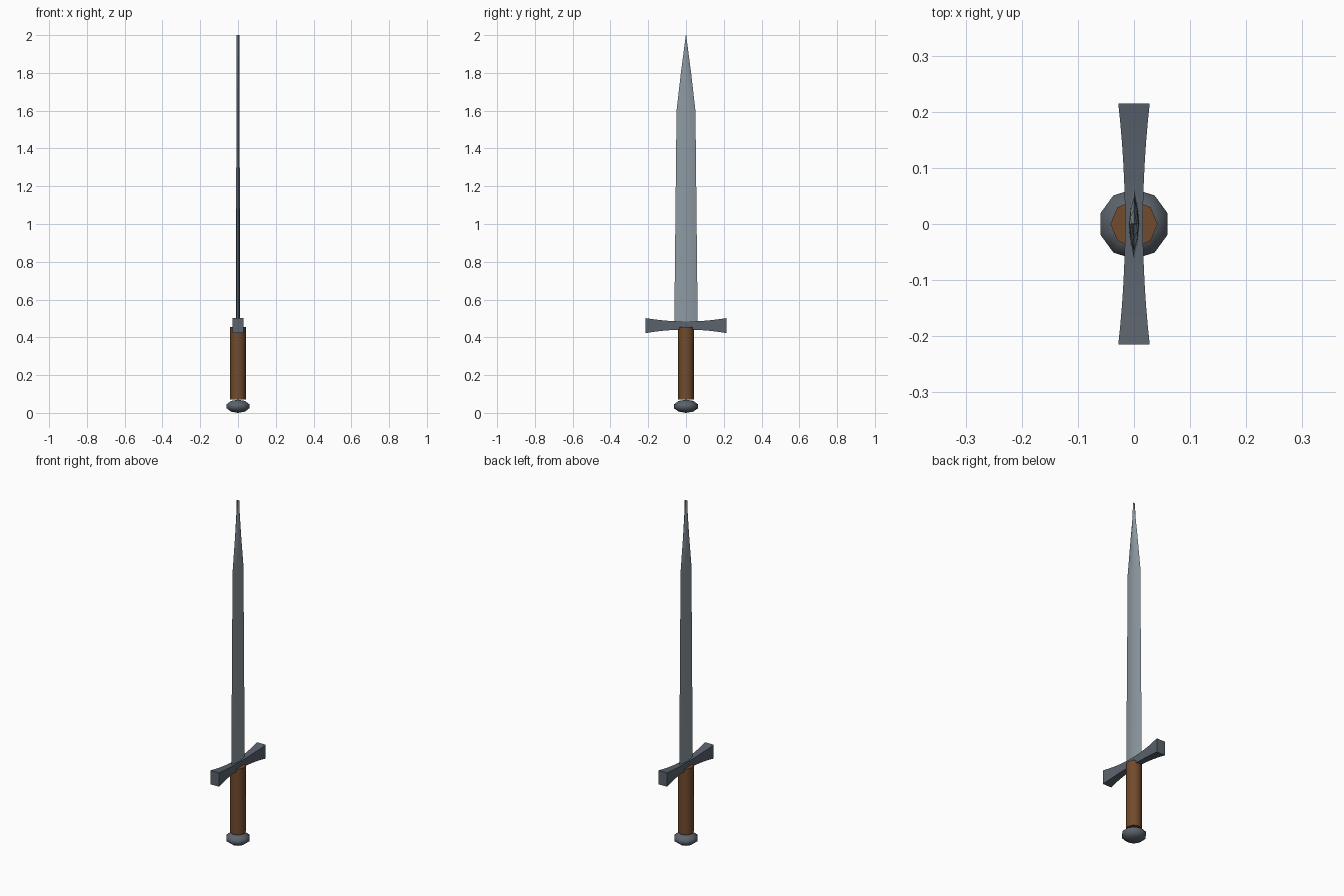
import bpy, bmesh, math

if "Cube" in bpy.data.objects:
    bpy.data.objects.remove(bpy.data.objects["Cube"])

def material(name, col):
    m = bpy.data.materials.new(name)
    m.diffuse_color = (*col, 1)
    m.use_nodes = True
    m.node_tree.nodes["Principled BSDF"].inputs["Base Color"].default_value = m.diffuse_color
    return m

BLADE = material("blade_steel", (0.27, 0.32, 0.36))
DARK = material("dark_steel", (0.105, 0.125, 0.15))
LEATHER = material("brown_leather", (0.17, 0.07, 0.025))

def loft(name, rings, mat, angle=None):
    """Skin a closed solid through equal-length rings of points."""
    bm = bmesh.new()
    rows = [[bm.verts.new(p) for p in r] for r in rings]
    n = len(rows[0])
    for a, b in zip(rows, rows[1:]):
        for i in range(n):
            j = (i + 1) % n
            bm.faces.new((a[i], a[j], b[j], b[i]))
    bm.faces.new(rows[0][::-1])
    bm.faces.new(rows[-1])
    bmesh.ops.remove_doubles(bm, verts=bm.verts, dist=1e-5)
    bmesh.ops.recalc_face_normals(bm, faces=bm.faces)
    return finish(name, bm, mat, angle)

def finish(name, bm, mat, angle=None):
    me = bpy.data.meshes.new(name)
    bm.to_mesh(me)
    bm.free()
    ob = bpy.data.objects.new(name, me)
    bpy.context.collection.objects.link(ob)
    me.materials.append(mat)
    if angle:
        bpy.ops.object.select_all(action='DESELECT')
        ob.select_set(True)
        bpy.context.view_layer.objects.active = ob
        bpy.ops.object.shade_smooth_by_angle(angle=math.radians(angle))
    return ob

# Blade: lens section, tapering to a narrow chisel tip
def lens(z, w, t):
    pts = [(0, 1), (.7, .5), (1, 0), (.7, -.5), (0, -1), (-.7, -.5), (-1, 0), (-.7, .5)]
    return [(x * t, y * w, z) for x, y in pts]
loft("blade", [lens(0.46, .062, .010), lens(1.6, .05, .009), lens(1.8, .027, .0085),
               lens(2.0, .001, .008)], BLADE, 40)

# Crossguard: square bar flaring towards both ends
def guard_ring(y):
    f = (abs(y) / 0.215) ** 2
    hx, lo, hi = .016 + .012 * f, .441 - .019 * f, .484 + .018 * f
    return [(-hx, y, lo), (hx, y, lo), (hx, y, hi), (-hx, y, hi)]
loft("crossguard", [guard_ring(0.215 * i / 6) for i in range(-6, 7)], DARK, 30)

# Grip: eight-sided handle
def circle(z, r, n):
    return [(r * math.cos(math.tau * i / n), r * math.sin(math.tau * i / n), z) for i in range(n)]
loft("grip", [circle(.07, .042, 8), circle(.455, .042, 8)], LEATHER, 50)

# Pommel: flattened low-poly ball
bm = bmesh.new()
bmesh.ops.create_uvsphere(bm, u_segments=10, v_segments=5, radius=1)
bmesh.ops.scale(bm, vec=(.066, .066, .035), verts=bm.verts)
bmesh.ops.translate(bm, vec=(0, 0, .035), verts=bm.verts)
finish("pommel", bm, DARK, 60)
